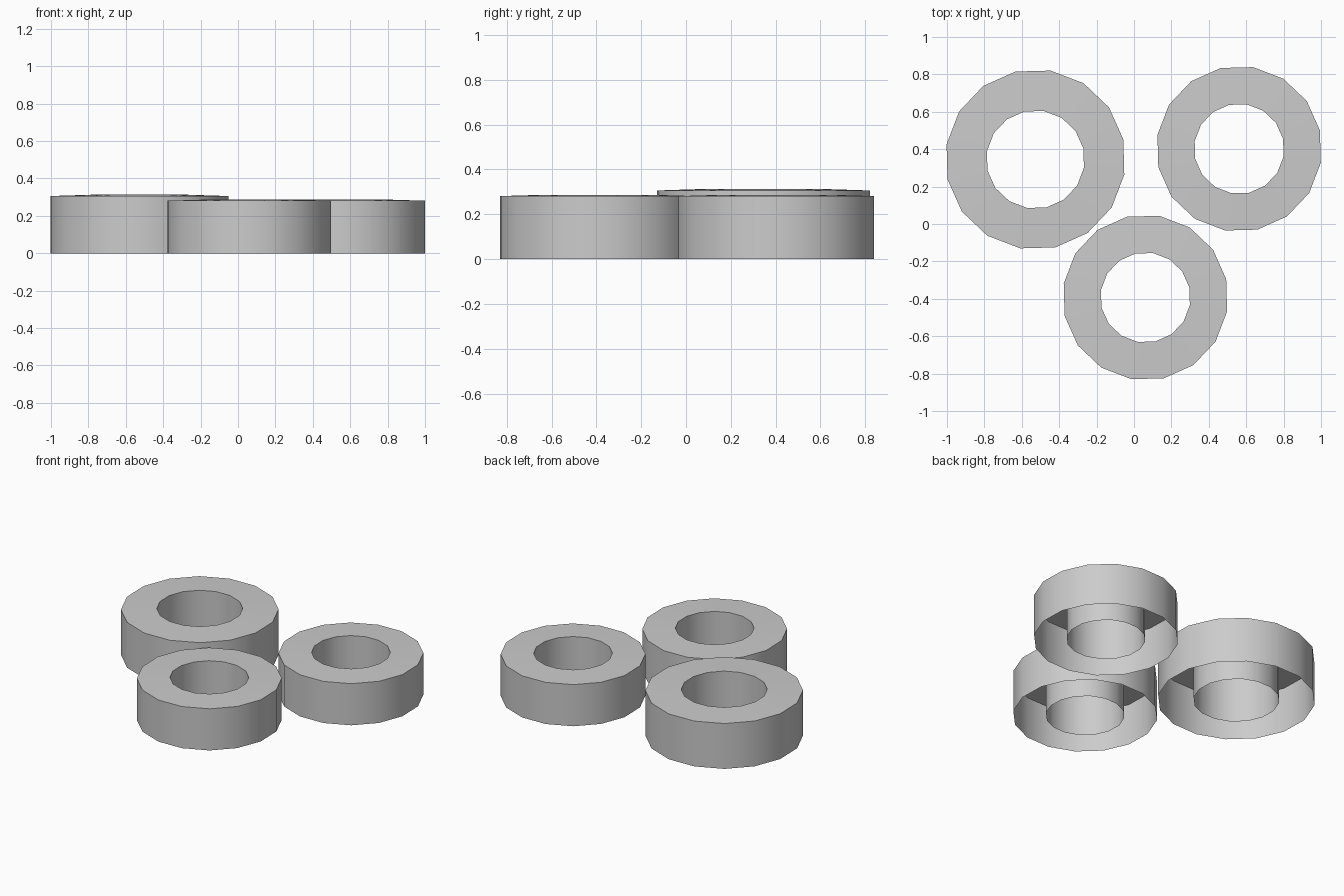
import bpy
import bmesh
from math import cos, sin, pi, radians

cube = bpy.data.objects.get("Cube")
if cube:
    bpy.data.objects.remove(cube, do_unlink=True)

# Plain grey for everything
grey = bpy.data.materials.new("plain grey")
grey.use_nodes = True
colour = (0.6, 0.6, 0.6, 1)
grey.diffuse_color = colour
grey.node_tree.nodes["Principled BSDF"].inputs["Base Color"].default_value = colour

SIDES = 16
PHASE = radians(12.8)


def ring(name, x, y, outer, inner, edge, crown):
    """Hollow ring, open underneath, its top rising slightly to the hole."""
    bm = bmesh.new()
    profile = [(outer, 0), (outer, edge), (inner, crown), (inner, 0)]
    loops = []
    for r, z in profile:
        angles = [PHASE + 2 * pi * i / SIDES for i in range(SIDES)]
        loops.append([bm.verts.new((r * cos(a), r * sin(a), z)) for a in angles])
    for low, high in zip(loops, loops[1:]):
        for i in range(SIDES):
            j = (i + 1) % SIDES
            bm.faces.new((low[i], low[j], high[j], high[i]))
    mesh = bpy.data.meshes.new(name)
    bm.to_mesh(mesh)
    bm.free()
    mesh.materials.append(grey)
    obj = bpy.data.objects.new(name, mesh)
    obj.location = (x, y, 0)
    bpy.context.collection.objects.link(obj)
    # Rounded walls, crisp rims
    bpy.ops.object.select_all(action='DESELECT')
    obj.select_set(True)
    bpy.context.view_layer.objects.active = obj
    bpy.ops.object.shade_smooth_by_angle(angle=radians(30))


# One large ring and two equal smaller ones
ring("large_ring", -0.527, 0.345, 0.482, 0.263, 0.306, 0.313)
ring("back_left_ring", 0.562, 0.402, 0.443, 0.241, 0.281, 0.287)
ring("front_ring", 0.061, -0.393, 0.443, 0.241, 0.281, 0.287)
